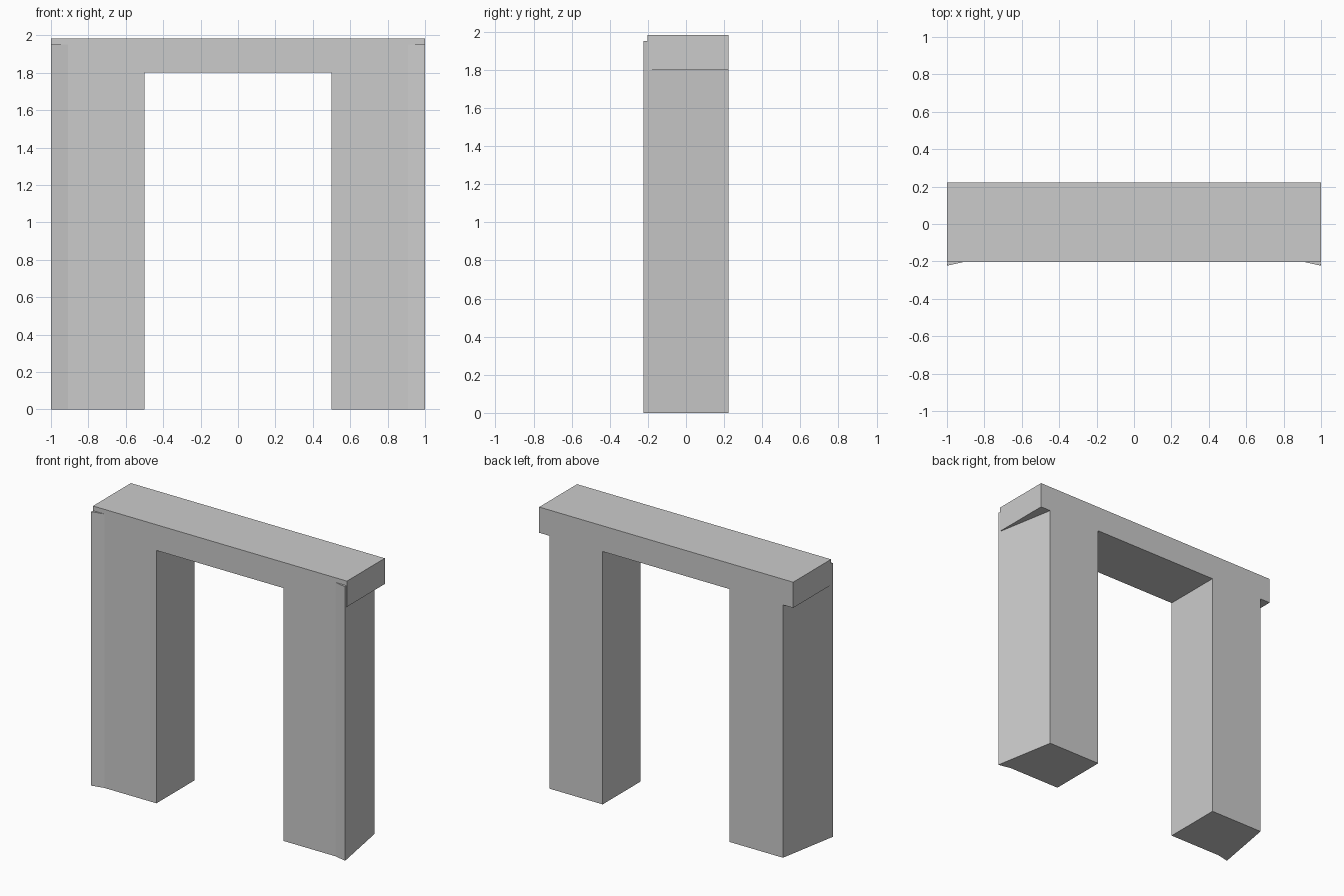
import bpy
import bmesh

cube = bpy.data.objects.get("Cube")
if cube:
    bpy.data.objects.remove(cube, do_unlink=True)

stone = bpy.data.materials.new("plain grey")
stone.use_nodes = True
grey = (0.6, 0.6, 0.6, 1.0)
stone.diffuse_color = grey
stone.node_tree.nodes["Principled BSDF"].inputs["Base Color"].default_value = grey

FRONT, BACK, TIP = -0.203, 0.223, -0.223
BEAM_BOTTOM, BEAM_TOP, FLARE_TOP = 1.80, 1.983, 1.95


def prism(name, outline, bottom, top):
    """Extrude a plan outline upwards between two heights."""
    bm = bmesh.new()
    base = bm.faces.new([bm.verts.new((x, y, bottom)) for x, y in outline])
    extruded = bmesh.ops.extrude_face_region(bm, geom=[base])["geom"]
    verts = [v for v in extruded if isinstance(v, bmesh.types.BMVert)]
    bmesh.ops.translate(bm, verts=verts, vec=(0, 0, top - bottom))
    bmesh.ops.recalc_face_normals(bm, faces=bm.faces)
    mesh = bpy.data.meshes.new(name)
    bm.to_mesh(mesh)
    bm.free()
    mesh.materials.append(stone)
    obj = bpy.data.objects.new(name, mesh)
    bpy.context.collection.objects.link(obj)


# Beam across the top
prism("lintel", [(-1, FRONT), (1, FRONT), (1, BACK), (-1, BACK)],
      BEAM_BOTTOM, BEAM_TOP)

# Pillars with a slanted outer side, and the flared corner beside the beam
for side, s in (("left", 1), ("right", -1)):
    pillar = [(0.5, FRONT), (0.91, FRONT), (1, TIP), (0.92, BACK), (0.5, BACK)]
    flare = [(0.91, FRONT), (1, TIP), (0.996, FRONT)]
    prism(side + "_pillar", [(s * x, y) for x, y in pillar], 0, BEAM_BOTTOM)
    prism(side + "_corner_flare", [(s * x, y) for x, y in flare],
          BEAM_BOTTOM, FLARE_TOP)
